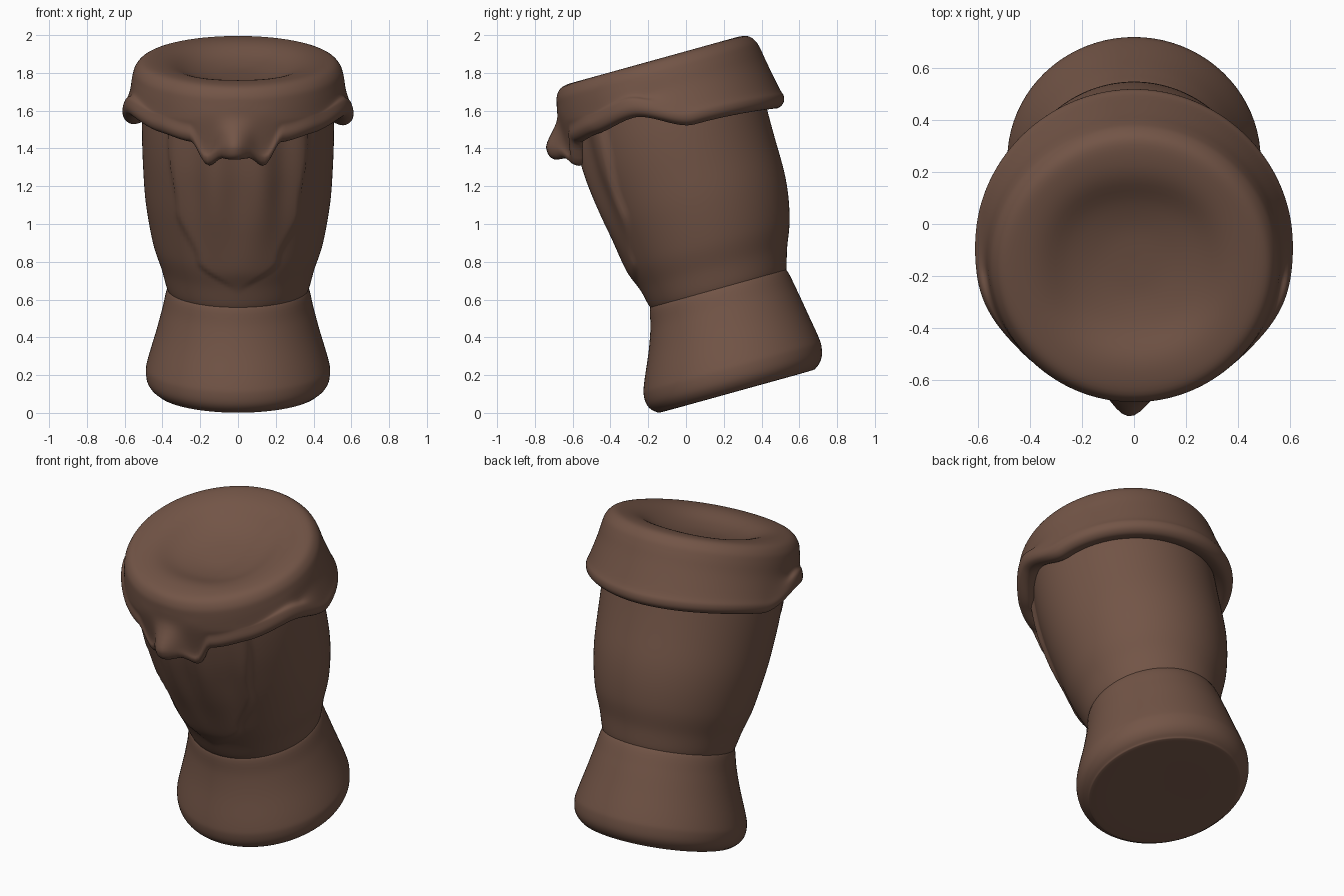
import bpy
import math
from mathutils import Matrix, Vector

cube = bpy.data.objects.get("Cube")
if cube:
    bpy.data.objects.remove(cube, do_unlink=True)

brown = bpy.data.materials.new("warm brown")
brown.use_nodes = True
brown.diffuse_color = (0.17, 0.09, 0.062, 1)
brown.node_tree.nodes["Principled BSDF"].inputs["Base Color"].default_value = (0.17, 0.09, 0.062, 1)

LEAN = Matrix.Rotation(math.radians(15.5), 4, 'X')   # whole drum leans forward


def smoothstep(lo, hi, x):
    t = min(max((x - lo) / (hi - lo), 0), 1)
    return t * t * (3 - 2 * t)


def ease(keys, x):
    """Smoothly interpolate between (position, value) keys."""
    for (x0, y0), (x1, y1) in zip(keys, keys[1:]):
        if x <= x1:
            return y0 + (y1 - y0) * smoothstep(x0, x1, x)
    return keys[-1][1]


def spline(points, steps):
    """Catmull-Rom curve through a short profile of (radius, height)."""
    pts = [Vector(p) for p in points]
    pts = [pts[0]] + pts + [pts[-1]]
    out = []
    for a, b, c, d in zip(pts, pts[1:], pts[2:], pts[3:]):
        for i in range(steps):
            t = i / steps
            out.append(0.5 * (2 * b + (c - a) * t + (2 * a - 5 * b + 4 * c - d) * t ** 2
                              + (3 * b - a - 3 * c + d) * t ** 3))
    return out + [pts[-1]]


def axis_offset(h):
    return ease([(0, 0.288), (0.55, 0.34), (0.95, 0.355), (1.4, 0.335)], h)


def turned(name, profile_at, segments, shape=None):
    """Turned form; angle zero is the front, the profile may vary by angle."""
    columns = []
    for i in range(segments):
        a = (2 * math.pi * i / segments + math.pi) % (2 * math.pi) - math.pi
        columns.append((a, profile_at(a)))
    rows = len(columns[0][1])
    verts, faces = [], []
    for j in range(rows):
        for a, column in columns:
            r, h = column[j]
            r = max(r, 0.001)
            if shape:
                r = shape(a, r, h)
            verts.append((r * math.sin(a), axis_offset(h) - r * math.cos(a), h))
    for j in range(rows - 1):
        for i in range(segments):
            k = (i + 1) % segments
            faces.append((j * segments + i, j * segments + k,
                          (j + 1) * segments + k, (j + 1) * segments + i))
    faces.append(tuple(reversed(range(segments))))
    faces.append(tuple(range((rows - 1) * segments, rows * segments)))
    mesh = bpy.data.meshes.new(name)
    mesh.from_pydata(verts, [], faces)
    mesh.transform(LEAN)
    mesh.materials.append(brown)
    obj = bpy.data.objects.new(name, mesh)
    bpy.context.collection.objects.link(obj)
    bpy.ops.object.select_all(action='DESELECT')
    obj.select_set(True)
    bpy.context.view_layer.objects.active = obj
    bpy.ops.object.shade_smooth_by_angle(angle=math.radians(50))
    return obj


# Flared foot
foot = spline([(0, 0.04), (0.38, 0.038), (0.44, 0.048), (0.478, 0.09), (0.488, 0.15),
               (0.477, 0.21), (0.432, 0.36), (0.4, 0.48), (0.373, 0.59), (0.33, 0.61)], 5)
turned("foot", lambda a: foot, 80)

# Rounded bowl with a draped, folded front panel
bowl = spline([(0.34, 0.56), (0.372, 0.585), (0.405, 0.7), (0.45, 0.84),
               (0.487, 1.05), (0.502, 1.25), (0.508, 1.46), (0.5, 1.65)], 8)


def front_panel(a, r, h):
    if abs(a) > 1.2:
        return r
    half = ease([(0.66, 0), (0.85, 0.21), (1.12, 0.32), (1.5, 0.365)], h)
    inside = smoothstep(half + 0.015, half - 0.015, abs(r * math.sin(a))) if half > 0 else 0
    inside = 1 - smoothstep(half - 0.015, half + 0.015, abs(r * math.sin(a)))
    inside *= smoothstep(0.66, 0.8, h)
    fold = 0.012 * math.cos(13 * a) * smoothstep(0.8, 1.3, h)
    return r + inside * (0.012 - fold)


turned("bowl", lambda a: bowl, 160, front_panel)

# Stretched skin with a rolled, dripping hem and a dished top
HEM = [(0, 1.475), (0.1, 1.47), (0.27, 1.41), (0.44, 1.53), (0.8, 1.55), (1.25, 1.58),
       (1.8, 1.46), (math.pi, 1.425)]
FLARE = [(0, 0.6), (0.3, 0.585), (0.8, 0.59), (1.4, 0.612), (math.pi, 0.612)]


def skin_profile(a):
    hem = ease(HEM, abs(a + 0.02))
    knob = math.exp(-((a + 0.03) / 0.13) ** 2)
    flare = ease(FLARE, abs(a)) + 0.075 * knob
    square = 1 - 0.02 * math.cos(4 * a)
    return spline([(0.47, hem + 0.06), (0.51, hem + 0.02), (flare - 0.05, hem),
                   (flare - 0.012, hem + 0.018), (flare, hem + 0.055),
                   (flare - 0.012, hem + 0.1), (0.573 + 0.01 * knob, max(1.67, hem + 0.12)),
                   (0.56, 1.75), (0.545, 1.8), (0.508, 1.837), (0.44 * square, 1.845),
                   (0.36 * square, 1.833), (0.25 * square, 1.79), (0.13, 1.765), (0, 1.76)], 4)


turned("drum_skin", skin_profile, 180)
